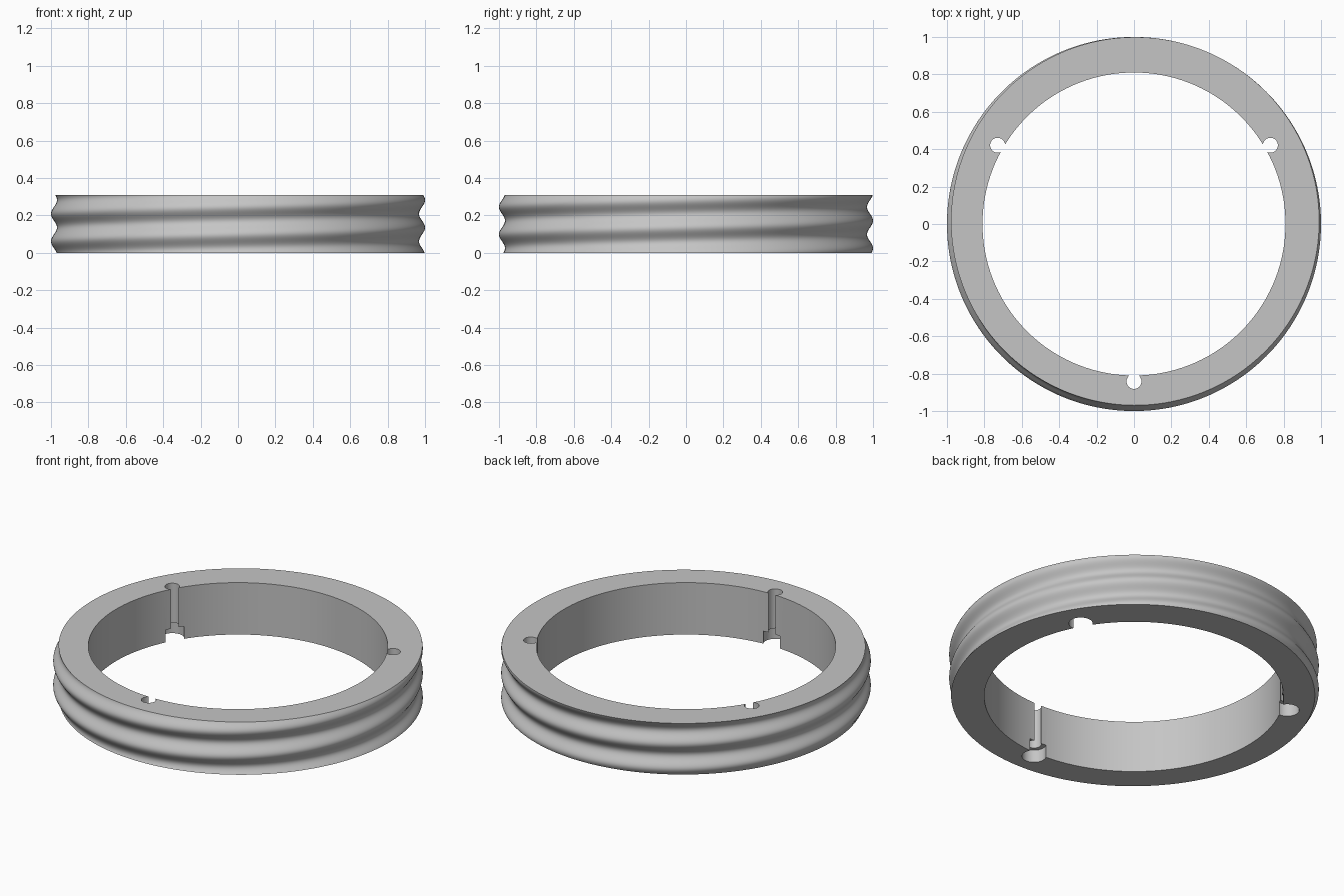
import bpy, bmesh
from math import cos, sin, pi, radians

cube = bpy.data.objects.get("Cube")
if cube:
    bpy.data.objects.remove(cube, do_unlink=True)

HEIGHT = 0.31
INNER = 0.81
PITCH = 0.147
GROOVE_START = 0.0615
SEGMENTS = 192
ROWS = 48

grey = bpy.data.materials.new("plain grey")
grey.use_nodes = True
colour = (0.56, 0.56, 0.56, 1)
grey.diffuse_color = colour
grey.node_tree.nodes["Principled BSDF"].inputs["Base Color"].default_value = colour


def outer_radius(angle, z):
    """Rounded spiral groove climbing one pitch per turn."""
    phase = 2 * pi * (z - GROOVE_START) / PITCH - angle
    return 0.984 - 0.016 * cos(phase)


def lathe(bm, profile, segments, centre=(0, 0), capped=False):
    """Sweep profile(angle) -> [(radius, z)] around a vertical axis."""
    rings = []
    for i in range(segments):
        a = 2 * pi * i / segments
        rings.append([bm.verts.new((centre[0] + r * cos(a), centre[1] + r * sin(a), z))
                      for r, z in profile(a)])
    count = len(rings[0])
    for i in range(segments):
        here, there = rings[i], rings[(i + 1) % segments]
        for j in range(count - 1 if capped else count):
            k = (j + 1) % count
            bm.faces.new((here[j], there[j], there[k], here[k]))
    if capped:
        bm.faces.new([ring[0] for ring in reversed(rings)])
        bm.faces.new([ring[-1] for ring in rings])


def make_object(name, bm):
    bmesh.ops.recalc_face_normals(bm, faces=bm.faces)
    mesh = bpy.data.meshes.new(name)
    bm.to_mesh(mesh)
    bm.free()
    mesh.materials.append(grey)
    obj = bpy.data.objects.new(name, mesh)
    bpy.context.collection.objects.link(obj)
    return obj


# Ring body: plain bore, flat ends, spiral grooved rim
def ring_section(angle):
    levels = [HEIGHT * j / ROWS for j in range(ROWS + 1)]
    return [(outer_radius(angle, z), z) for z in levels] + [(INNER, HEIGHT), (INNER, 0)]


bm = bmesh.new()
lathe(bm, ring_section, SEGMENTS)
ring = make_object("grooved_ring", bm)

# Three screw holes breaking into the bore, counterbored from below
bm = bmesh.new()
screw_profile = [(0.065, -0.05), (0.065, 0.075), (0.04, 0.075), (0.04, HEIGHT + 0.05)]
for degrees in (30, 150, 270):
    a = radians(degrees)
    lathe(bm, lambda _: screw_profile, 40, (0.842 * cos(a), 0.842 * sin(a)), capped=True)
cutter = make_object("screw_hole_cutter", bm)
cutter.hide_render = True

cut = ring.modifiers.new("screw holes", "BOOLEAN")
cut.operation = "DIFFERENCE"
cut.solver = "EXACT"
cut.object = cutter

bpy.ops.object.select_all(action="DESELECT")
bpy.context.view_layer.objects.active = ring
ring.select_set(True)
bpy.ops.object.modifier_apply(modifier=cut.name)
bpy.data.objects.remove(cutter, do_unlink=True)
bpy.ops.object.shade_smooth_by_angle(angle=radians(30))
